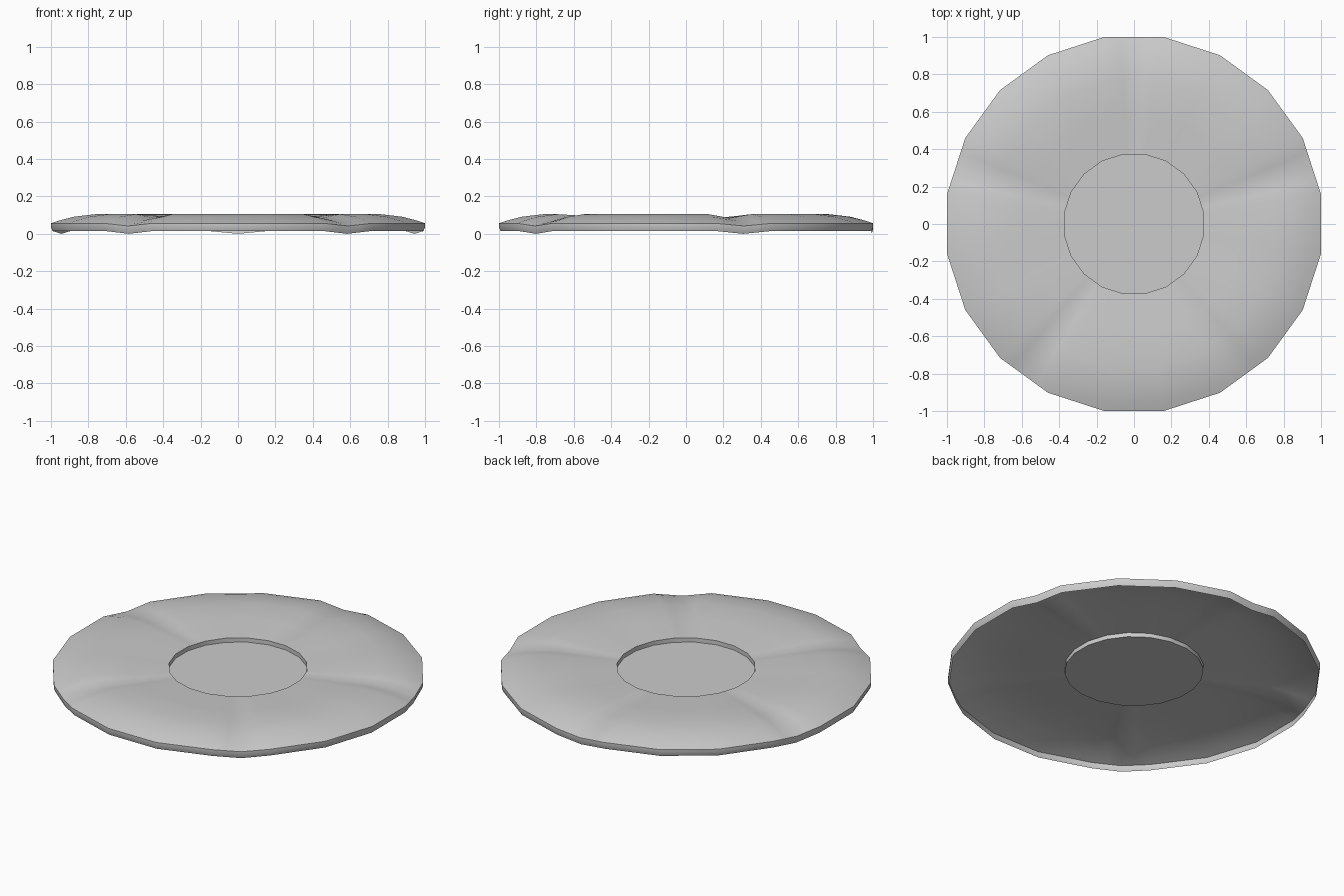
import bpy, bmesh, math

if "Cube" in bpy.data.objects:
    bpy.data.objects.remove(bpy.data.objects["Cube"])

SIDES, SUB = 20, 4          # twenty flat sides; grooved sides are subdivided
STEP = 2 * math.pi / SIDES

# Profile from centre plate to rim: (apothem radius, height, groove depth)
PROFILE = [
    (0.372, 0.057, 0.0),
    (0.372, 0.082, 0.0),
    (0.58, 0.095, 0.012),
    (0.762, 0.105, 0.021),
    (0.88, 0.091, 0.022),
    (0.96, 0.070, 0.017),
    (1.0, 0.056, 0.014),
    (1.0, 0.036, 0.014),
    (0.992, 0.015, 0.015),
]

# Angular stations: five sides (18, 90, 162, 234, 306 degrees) carry a groove
stations = []               # (angle, chord factor, groove weight)
for i in range(SIDES):
    mid = i * STEP
    grooved = i % 4 == 1
    n = SUB if grooved else 1
    for k in range(n):
        a = -STEP / 2 + STEP * k / n
        weight = (0.5 - 0.5 * math.cos(2 * math.pi * k / n)) if grooved else 0
        stations.append((mid + a, 1 / math.cos(a), weight))

# Dish: open shell with sunken centre plate and turned-down rim
bm = bmesh.new()
rings = []
for r, z, depth in PROFILE:
    rings.append([bm.verts.new((r * f * math.cos(a), r * f * math.sin(a), z - depth * w))
                  for a, f, w in stations])
bm.faces.new(rings[0])
count = len(stations)
for inner, outer in zip(rings, rings[1:]):
    for j in range(count):
        k = (j + 1) % count
        bm.faces.new((inner[j], outer[j], outer[k], inner[k]))

mesh = bpy.data.meshes.new("scalloped_dish")
bm.to_mesh(mesh)
bm.free()
dish = bpy.data.objects.new("scalloped_dish", mesh)
bpy.context.collection.objects.link(dish)
bpy.context.view_layer.objects.active = dish
dish.select_set(True)
bpy.ops.object.shade_smooth_by_angle(angle=math.radians(50))
